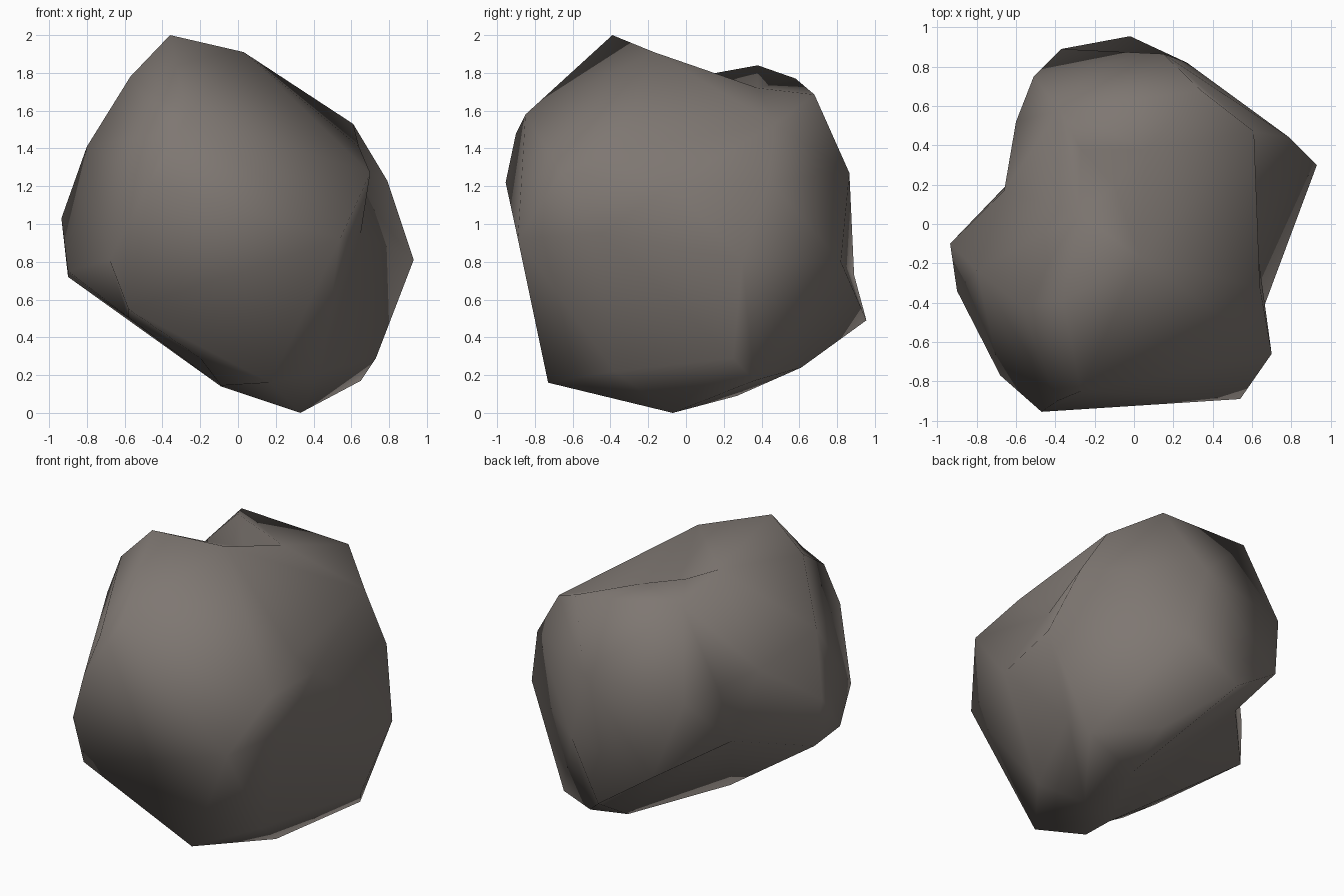
import bpy, bmesh
from mathutils import Vector

if "Cube" in bpy.data.objects:
    bpy.data.objects.remove(bpy.data.objects["Cube"])

# Corner points of the boulder, grouped by region
CROWN = [(-.36, -.39, 2), (.03, -.17, 1.91), (-.27, .38, 1.84), (-.38, .58, 1.77),
         (.34, .68, 1.685), (.61, .47, 1.53), (.64, -.32, 1.41), (-.57, -.42, 1.78),
         (-.27, -.85, 1.58), (-.39, -.9, 1.48)]
FRONT = [(-.47, -.955, 1.22), (-.68, -.77, .81), (-.58, -.8, .55), (.54, -.89, .92),
         (.70, -.66, 1.27), (.17, -.73, .16), (-.2, -.65, .29), (-.09, -.56, .145)]
LEFT = [(-.80, -.235, 1.41), (-.935, -.1, 1.03), (-.9, -.07, .72), (-.9, -.34, .75)]
BACK = [(-.6, .52, 1.25), (-.51, .75, 1.21), (-.37, .89, .73), (-.02, .955, .49),
        (.15, .865, 1.27), (.27, .82, .8)]
RIGHT = [(.79, .44, 1.23), (.93, .30, .81), (.73, .25, .29), (.44, -.38, .22)]
BASE = [(.65, .36, .17), (.33, -.07, 0), (-.09, -.34, .14), (-.58, -.48, .505),
        (.28, .61, .24), (.24, .27, .09)]
# Hollows: saddle on top, clefts on the right and the left
HOLLOWS = [(.06, .38, 1.72), (-.28, .05, 1.78), (-.1, .2, 1.73), (.62, -.08, 1.2),
           (.65, -.45, .95), (-.66, .17, 1.26), (-.55, .3, .8)]
CENTRE = Vector((0, 0, 1))

# Wrap a skin over the points pulled near a sphere, so the hollows keep their corners
bm = bmesh.new()
true_place = {}
for p in CROWN + FRONT + LEFT + BACK + RIGHT + BASE + HOLLOWS:
    d = Vector(p) - CENTRE
    v = bm.verts.new(d.normalized() * d.length ** 0.1)
    true_place[v] = Vector(p)
bmesh.ops.convex_hull(bm, input=bm.verts[:])

# Push every corner back to its real distance
for v, p in true_place.items():
    if v.is_valid:
        v.co = p
bmesh.ops.delete(bm, geom=[v for v in bm.verts if not v.link_faces], context='VERTS')
bmesh.ops.recalc_face_normals(bm, faces=bm.faces[:])

mesh = bpy.data.meshes.new("boulder")
bm.to_mesh(mesh)
bm.free()
for poly in mesh.polygons:
    poly.use_smooth = True

# Single warm grey stone colour
stone = bpy.data.materials.new("warm grey stone")
stone.diffuse_color = (0.21, 0.185, 0.168, 1)
stone.use_nodes = True
stone.node_tree.nodes["Principled BSDF"].inputs["Base Color"].default_value = stone.diffuse_color
mesh.materials.append(stone)
boulder = bpy.data.objects.new("boulder", mesh)
bpy.context.collection.objects.link(boulder)
